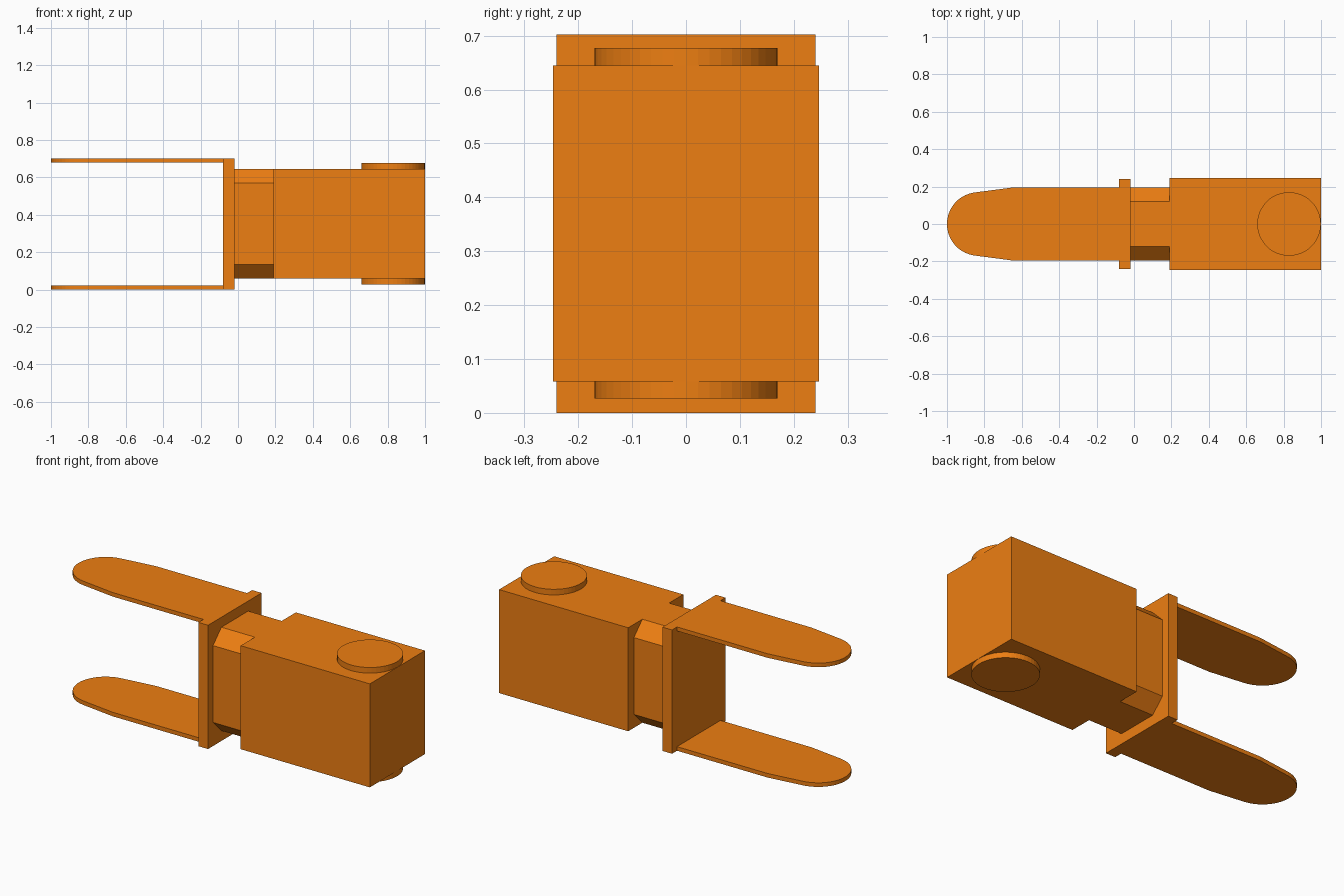
import bpy, bmesh
from math import cos, sin, radians
from mathutils import Matrix, Vector

if "Cube" in bpy.data.objects:
    bpy.data.objects.remove(bpy.data.objects["Cube"])

orange = bpy.data.materials.new("orange")
orange.diffuse_color = (0.85, 0.21, 0.006, 1)
orange.use_nodes = True
orange.node_tree.nodes["Principled BSDF"].inputs["Base Color"].default_value = orange.diffuse_color
HEIGHT = 0.702


def finish(name, bm):
    bmesh.ops.recalc_face_normals(bm, faces=bm.faces)
    mesh = bpy.data.meshes.new(name)
    bm.to_mesh(mesh)
    bm.free()
    mesh.materials.append(orange)
    obj = bpy.data.objects.new(name, mesh)
    bpy.context.collection.objects.link(obj)
    return obj


def prism(name, points, offset):
    """Extrude a closed planar outline along an offset."""
    bm = bmesh.new()
    face = bm.faces.new([bm.verts.new(p) for p in points])
    out = bmesh.ops.extrude_face_region(bm, geom=[face])
    verts = [g for g in out["geom"] if isinstance(g, bmesh.types.BMVert)]
    bmesh.ops.translate(bm, verts=verts, vec=Vector(offset))
    return finish(name, bm)


def box(name, x0, x1, half_y, z0, z1):
    outline = [(x0, -half_y, z0), (x1, -half_y, z0), (x1, half_y, z0), (x0, half_y, z0)]
    return prism(name, outline, (0, 0, z1 - z0))


# Main body and crosswise end plate
box("body", 0.19, 1.0, 0.247, 0.058, 0.645)
box("end_plate", -0.08, -0.02, 0.24, 0, HEIGHT)

# Neck with chamfered corners, joining plate to body
quarter = [(0.195, 0.218), (0.12, 0.2935)]
section = (quarter + [(-y, z) for y, z in reversed(quarter)]
           + [(-y, -z) for y, z in quarter] + [(y, -z) for y, z in reversed(quarter)])
prism("neck", [(-0.03, y, 0.3515 + z) for y, z in section], (0.23, 0, 0))

# Two flat prongs with tapered, rounded tips
tip = [(-0.83 + 0.17 * cos(radians(a)), 0.17 * sin(radians(a)))
       for a in [98 + 164 * i / 20 for i in range(21)]]
outline = [(-0.07, 0.195), (-0.65, 0.195)] + tip + [(-0.65, -0.195), (-0.07, -0.195)]
for name, z in (("lower_prong", 0), ("upper_prong", HEIGHT - 0.023)):
    prism(name, [(x, y, z) for x, y in outline], (0, 0, 0.023))

# Round pivot caps above and below the body
for name, z0, z1 in (("lower_pivot_cap", 0.027, 0.07), ("upper_pivot_cap", 0.633, 0.677)):
    bm = bmesh.new()
    bmesh.ops.create_cone(bm, cap_ends=True, segments=48, radius1=0.17, radius2=0.17,
                          depth=z1 - z0, matrix=Matrix.Translation((0.829, 0, (z0 + z1) / 2)))
    finish(name, bm)
